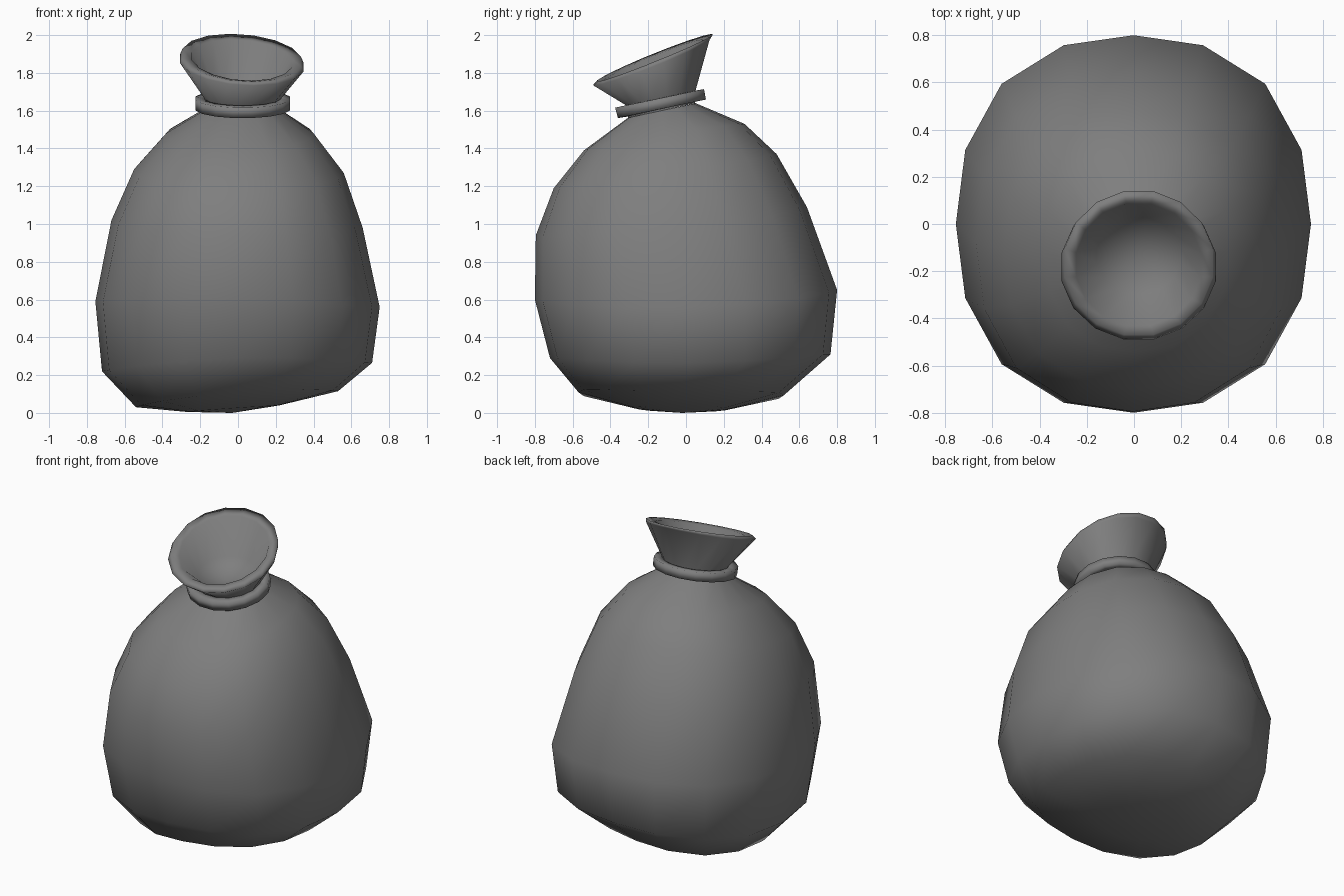
import bpy
import bmesh
from math import cos, sin, pi

SIDES = 16

if "Cube" in bpy.data.objects:
    bpy.data.objects.remove(bpy.data.objects["Cube"], do_unlink=True)

cloth = bpy.data.materials.new("grey cloth")
cloth.use_nodes = True
GREY = (0.21, 0.21, 0.21, 1)
cloth.diffuse_color = GREY
cloth.node_tree.nodes["Principled BSDF"].inputs["Base Color"].default_value = GREY


def add_ring(bm, front, back, left, right, square=0.0, phase=0.0):
    """Tilted loop through a front/back (y, z) pair and a -x/+x (x, z) pair."""
    cx, rx = (left[0] + right[0]) / 2, (right[0] - left[0]) / 2
    cy, ry = (front[0] + back[0]) / 2, (back[0] - front[0]) / 2
    zx, dx = (left[1] + right[1]) / 2, (right[1] - left[1]) / 2
    zy, dy = (front[1] + back[1]) / 2, (back[1] - front[1]) / 2
    ring = []
    for i in range(SIDES):
        a = 2 * pi * (i + phase) / SIDES
        c, s = cos(a), sin(a)
        k = 1 + square * sin(2 * a) ** 2
        z = zx * c * c + zy * s * s + dx * c + dy * s
        ring.append(bm.verts.new((cx + rx * c * k, cy + ry * s * k, z)))
    return ring


def loft(name, rings, start=None, end=None, loop=False, square=0.0, phase=0.0):
    """Skin the loops, closing the ends with fans or joining last to first."""
    bm = bmesh.new()
    loops = [add_ring(bm, *r, square=square, phase=phase) for r in rings]
    pairs = list(zip(loops, loops[1:]))
    if loop:
        pairs.append((loops[-1], loops[0]))
    for lo, hi in pairs:
        for i in range(SIDES):
            j = (i + 1) % SIDES
            bm.faces.new((lo[i], lo[j], hi[j], hi[i]))
    for point, ring in ((start, loops[0]), (end, loops[-1])):
        if point:
            tip = bm.verts.new(point)
            for i in range(SIDES):
                bm.faces.new((tip, ring[i], ring[(i + 1) % SIDES]))
    bmesh.ops.recalc_face_normals(bm, faces=bm.faces)
    for f in bm.faces:
        f.smooth = True
    mesh = bpy.data.meshes.new(name)
    bm.to_mesh(mesh)
    bm.free()
    mesh.materials.append(cloth)
    obj = bpy.data.objects.new(name, mesh)
    bpy.context.collection.objects.link(obj)
    return obj


# Sack body, base to neck: front, back, -x side, +x side
loft("sack_body", [
    ((-0.26, 0.025), (0.22, 0.02), (-0.27, 0.005), (0.22, 0.04)),
    ((-0.57, 0.11), (0.52, 0.095), (-0.54, 0.03), (0.53, 0.115)),
    ((-0.72, 0.29), (0.765, 0.31), (-0.72, 0.22), (0.71, 0.265)),
    ((-0.80, 0.60), (0.80, 0.65), (-0.755, 0.59), (0.75, 0.56)),
    ((-0.795, 0.94), (0.64, 1.09), (-0.67, 1.02), (0.66, 0.98)),
    ((-0.70, 1.19), (0.48, 1.37), (-0.55, 1.29), (0.56, 1.27)),
    ((-0.54, 1.39), (0.31, 1.53), (-0.38, 1.48), (0.40, 1.48)),
    ((-0.31, 1.56), (0.05, 1.64), (-0.18, 1.60), (0.22, 1.60)),
], start=(-0.03, -0.02, 0.0), square=0.05)

# Tie band around the neck
loft("neck_band", [
    ((-0.365, 1.56), (0.11, 1.66), (-0.23, 1.61), (0.28, 1.61)),
    ((-0.38, 1.615), (0.10, 1.715), (-0.23, 1.665), (0.28, 1.665)),
    ((-0.31, 1.63), (0.04, 1.705), (-0.17, 1.667), (0.22, 1.667)),
    ((-0.30, 1.57), (0.05, 1.65), (-0.17, 1.61), (0.22, 1.61)),
], loop=True, phase=0.5)

# Flared mouth: outside wall, rolled lip, inside bowl
loft("sack_mouth", [
    ((-0.31, 1.56), (0.05, 1.64), (-0.18, 1.60), (0.22, 1.60)),
    ((-0.325, 1.63), (0.055, 1.71), (-0.18, 1.67), (0.23, 1.67)),
    ((-0.495, 1.735), (0.13, 1.98), (-0.313, 1.875), (0.353, 1.83)),
    ((-0.475, 1.755), (0.145, 2.005), (-0.30, 1.905), (0.34, 1.86)),
    ((-0.435, 1.76), (0.09, 1.975), (-0.25, 1.89), (0.29, 1.85)),
    ((-0.30, 1.67), (0.03, 1.74), (-0.16, 1.71), (0.20, 1.70)),
], end=(0.02, -0.14, 1.66), phase=0.5)
